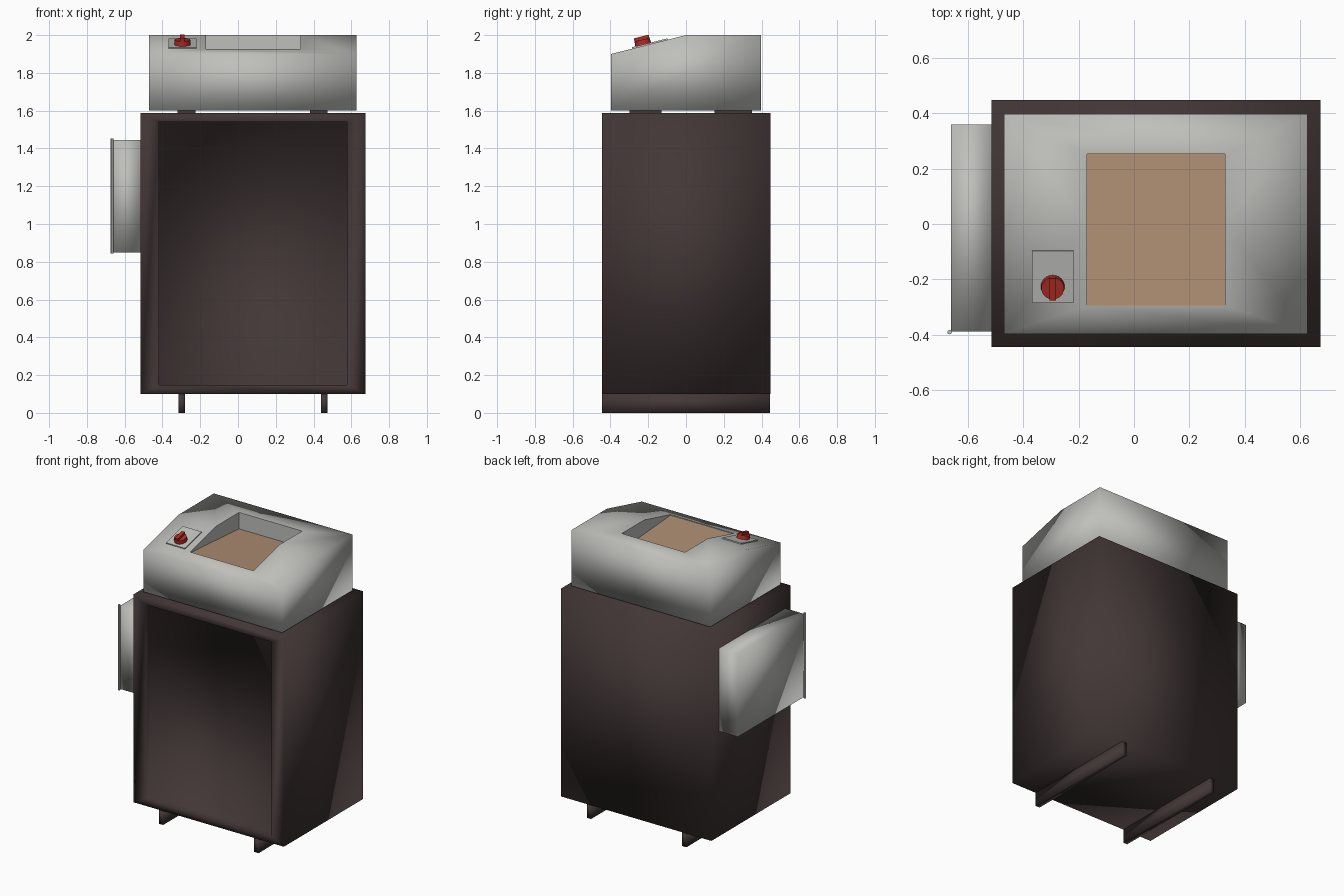
import bpy, bmesh, math
from mathutils import Matrix

if "Cube" in bpy.data.objects:
    bpy.data.objects.remove(bpy.data.objects["Cube"])


def material(name, rgb):
    m = bpy.data.materials.new(name)
    m.diffuse_color = (*rgb, 1)
    m.use_nodes = True
    m.node_tree.nodes["Principled BSDF"].inputs["Base Color"].default_value = m.diffuse_color
    return m


BROWN = material("dark brown", (0.056, 0.038, 0.038))
GREY = material("light grey", (0.52, 0.52, 0.50))
TAN = material("tan", (0.42, 0.27, 0.17))
RED = material("red", (0.42, 0.025, 0.018))


def finish(name, bm, mat, smooth=False):
    bmesh.ops.recalc_face_normals(bm, faces=bm.faces[:])
    me = bpy.data.meshes.new(name)
    for f in bm.faces:
        f.smooth = smooth
    bm.to_mesh(me)
    bm.free()
    me.materials.append(mat)
    ob = bpy.data.objects.new(name, me)
    bpy.context.collection.objects.link(ob)
    return ob


def prism(name, x0, x1, profile, mat, smooth=False):
    """Extrude a (y, z) profile along x."""
    bm = bmesh.new()
    f = bm.faces.new([bm.verts.new((x0, y, z)) for y, z in profile])
    out = bmesh.ops.extrude_face_region(bm, geom=[f])
    vs = [v for v in out["geom"] if isinstance(v, bmesh.types.BMVert)]
    bmesh.ops.translate(bm, verts=vs, vec=(x1 - x0, 0, 0))
    return finish(name, bm, mat, smooth)


def box(name, x0, x1, y0, y1, z0, z1, mat, smooth=False):
    return prism(name, x0, x1, [(y0, z0), (y1, z0), (y1, z1), (y0, z1)], mat, smooth)


# cabinet with a recessed front panel
cabinet = box("cabinet", -0.515, 0.675, -0.445, 0.448, 0.10, 1.588, BROWN, True)
bm = bmesh.new()
bm.from_mesh(cabinet.data)
front = min(bm.faces, key=lambda f: f.calc_center_median().y)
panel = bmesh.ops.extrude_discrete_faces(bm, faces=[front])["faces"][0]
for v in panel.verts:
    v.co.x = -0.418 if v.co.x < 0 else 0.578
    v.co.z = 0.148 if v.co.z < 1 else 1.54
panel = bmesh.ops.extrude_discrete_faces(bm, faces=[panel])["faces"][0]
bmesh.ops.translate(bm, verts=panel.verts[:], vec=(0, 0.05, 0))
bm.to_mesh(cabinet.data)
bm.free()

# floor skids and the thin spacers beneath the hood
for side, x in (("left", -0.298), ("right", 0.457)):
    box(side + "_skid", x - 0.017, x + 0.017, -0.445, 0.445, 0, 0.10, BROWN, True)
for side, x in (("left", -0.273), ("right", 0.428)):
    for end, y0, y1 in (("front", -0.30, -0.13), ("back", 0.15, 0.35)):
        box(f"{side}_{end}_spacer", x - 0.047, x + 0.047, y0, y1, 1.587, 1.601, BROWN)

# sloped hood with a window pocket cut into its top
hood = prism("hood", -0.47, 0.628,
             [(-0.397, 1.6), (0.398, 1.6), (0.398, 2.0), (0, 2.0), (-0.397, 1.9)], GREY, True)
cutter = prism("window_cutter", -0.17, 0.33,
               [(-0.295, 1.915), (0.254, 1.878), (0.254, 2.1), (-0.295, 2.1)], GREY, True)
mod = hood.modifiers.new("window", "BOOLEAN")
mod.object = cutter
mod.solver = "EXACT"
bpy.context.view_layer.objects.active = hood
bpy.ops.object.modifier_apply(modifier=mod.name)
bpy.data.objects.remove(cutter)
# keep the pocket rim crisp so that the hood stays smooth around it
bm = bmesh.new()
bm.from_mesh(hood.data)
for e in bm.edges:
    if all(-0.2 < v.co.x < 0.35 and -0.31 < v.co.y < 0.27 and v.co.z > 1.85 for v in e.verts):
        e.smooth = False
bm.to_mesh(hood.data)
bm.free()
prism("window_floor", -0.17, 0.33,
      [(-0.295, 1.915), (0.254, 1.878), (0.254, 1.882), (-0.295, 1.921)], TAN)

# side box with a hinge rod on its front edge
box("side_box", -0.662, -0.515, -0.388, 0.36, 0.85, 1.445, GREY, True)
bm = bmesh.new()
bmesh.ops.create_cone(bm, cap_ends=True, segments=12, radius1=0.008, radius2=0.008,
                      depth=0.61, matrix=Matrix.Translation((-0.667, -0.391, 1.148)))
rod = finish("hinge_rod", bm, GREY)

# control plate and dial, built flat and laid onto the slope
tilt = math.atan2(0.1, 0.397)
slope = Matrix.Translation((-0.294, -0.19, 1.9525)) @ Matrix.Rotation(tilt, 4, "X")
plate = box("control_plate", -0.075, 0.075, -0.097, 0.097, -0.002, 0.007, GREY)
knob_y = -0.036
bm = bmesh.new()
bmesh.ops.create_cone(bm, cap_ends=True, segments=24, radius1=0.043, radius2=0.041,
                      depth=0.026, matrix=Matrix.Translation((0, knob_y, 0.02)))
knob = finish("dial", bm, RED)
grip = box("dial_grip", -0.012, 0.012, knob_y - 0.041, knob_y + 0.041, 0.03, 0.05, RED)
for ob in (plate, knob, grip):
    ob.data.transform(slope)

# round parts smooth, edges sharp
bpy.ops.object.select_all(action="DESELECT")
for ob in (rod, knob):
    ob.select_set(True)
bpy.context.view_layer.objects.active = knob
bpy.ops.object.shade_smooth_by_angle()
